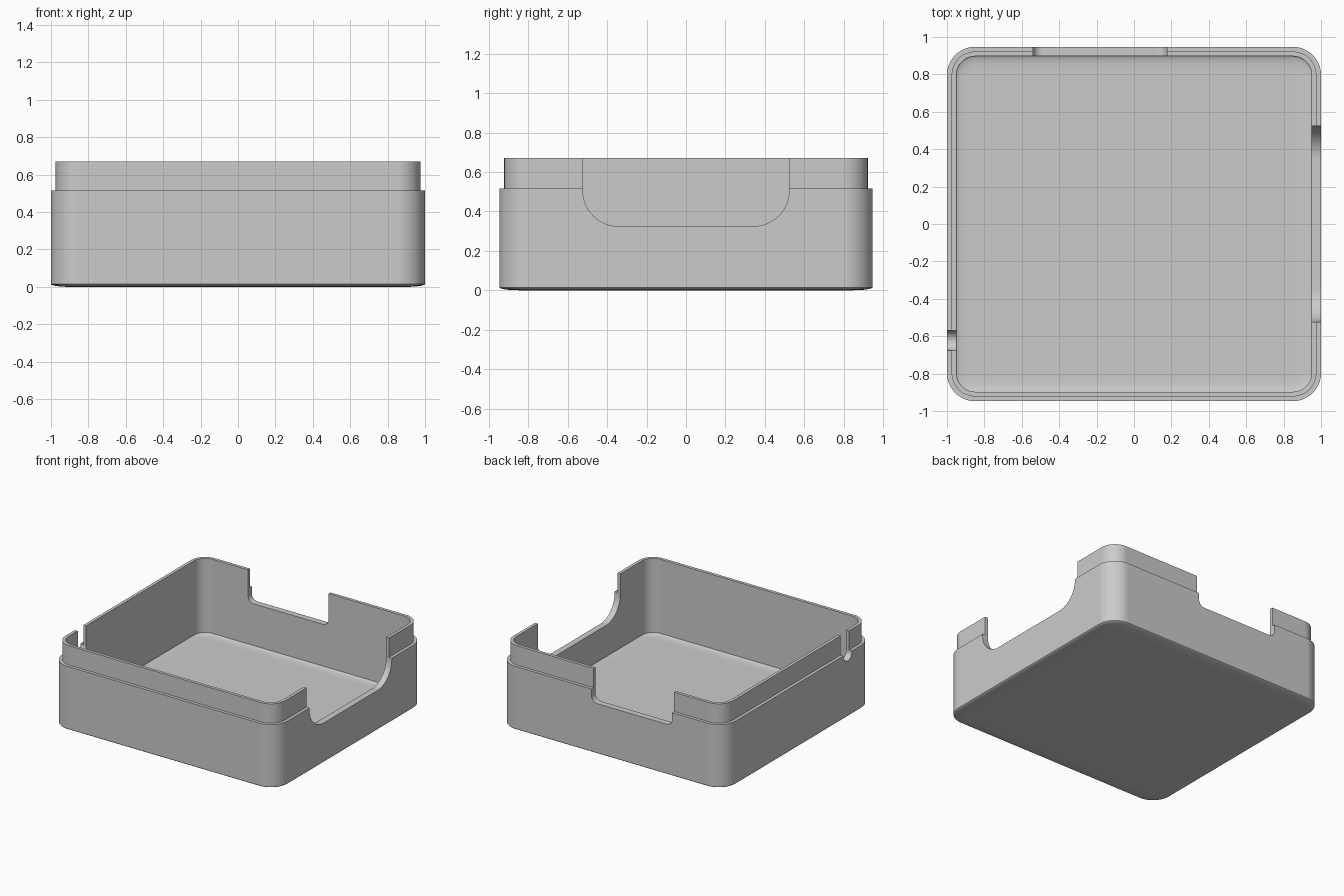
import bpy
import bmesh
from math import cos, sin, pi, radians

if "Cube" in bpy.data.objects:
    bpy.data.objects.remove(bpy.data.objects["Cube"])

HALF_X, HALF_Y, RADIUS = 1.0, 0.947, 0.15
LEDGE, TOP, FLOOR = 0.515, 0.67, 0.06
LIP, WALL = 0.025, 0.05
CORNER_STEPS = 12

grey = bpy.data.materials.new("grey_plastic")
grey.use_nodes = True
grey.diffuse_color = (0.6, 0.6, 0.6, 1)
grey.node_tree.nodes["Principled BSDF"].inputs["Base Color"].default_value = (0.6, 0.6, 0.6, 1)


def make_object(name, bm):
    bmesh.ops.recalc_face_normals(bm, faces=bm.faces)
    mesh = bpy.data.meshes.new(name)
    bm.to_mesh(mesh)
    bm.free()
    obj = bpy.data.objects.new(name, mesh)
    bpy.context.collection.objects.link(obj)
    return obj


def rounded_ring(bm, inset, z):
    """Rounded rectangle of vertices, inset evenly from the outer wall."""
    r = RADIUS - inset if inset < 0.1 else max(RADIUS - inset, 0.03)
    ring = []
    for quarter, (sx, sy) in enumerate([(1, 1), (-1, 1), (-1, -1), (1, -1)]):
        cx, cy = sx * (HALF_X - inset - r), sy * (HALF_Y - inset - r)
        for i in range(CORNER_STEPS + 1):
            a = (quarter + i / CORNER_STEPS) * pi / 2
            ring.append(bm.verts.new((cx + r * cos(a), cy + r * sin(a), z)))
    return ring


def edge_curve(start_inset, base, width, height, steps=6):
    """Shallow elliptical rounding, from the flat middle out to the wall."""
    return [(start_inset + width * (1 - sin(t)), base + height * (1 - cos(t)))
            for t in (i * pi / 2 / steps for i in range(steps + 1))]


def u_cutter(name, axis, centre, half_width, bottom, radius, depth):
    """Upright U-shaped prism that passes through one wall."""
    outline = [(centre - half_width, TOP + 0.1)]
    for side, first in ((-1, pi), (1, 1.5 * pi)):
        for i in range(13):
            a = first + i / 12 * pi / 2
            outline.append((centre + side * (half_width - radius) + radius * cos(a),
                            bottom + radius + radius * sin(a)))
    outline.append((centre + half_width, TOP + 0.1))
    bm = bmesh.new()
    loops = []
    for d in depth:
        loops.append([bm.verts.new((d, u, z) if axis == "x" else (u, d, z))
                      for u, z in outline])
    bm.faces.new(loops[0])
    bm.faces.new(loops[1])
    n = len(outline)
    for i in range(n):
        j = (i + 1) % n
        bm.faces.new((loops[0][i], loops[0][j], loops[1][j], loops[1][i]))
    cutter = make_object(name, bm)
    cutter.hide_render = True
    return cutter


# Tray: outer wall, stepped lip, inner wall and floor in one loft
profile = edge_curve(0, 0, 0.1, 0.015)
profile += [(0, LEDGE), (LIP, LEDGE), (LIP, TOP), (WALL, TOP)]
profile += reversed(edge_curve(WALL, FLOOR, 0.08, 0.015))
bm = bmesh.new()
rings = [rounded_ring(bm, inset, z) for inset, z in profile]
for low, high in zip(rings, rings[1:]):
    for i in range(len(low)):
        j = (i + 1) % len(low)
        bm.faces.new((low[i], low[j], high[j], high[i]))
bm.faces.new(rings[0])
bm.faces.new(rings[-1])
tray = make_object("box_tray", bm)
tray.data.materials.append(grey)

# Wall openings: wide one at left, medium one at back, thin slot at right
cutters = [
    u_cutter("left_opening", "x", 0, 0.523, 0.325, 0.18, (0.9, 1.1)),
    u_cutter("back_opening", "y", -0.182, 0.358, 0.41, 0.05, (0.85, 1.05)),
    u_cutter("right_slot", "x", -0.623, 0.053, 0.455, 0.0525, (-1.1, -0.9)),
]
bpy.ops.object.select_all(action="DESELECT")
bpy.context.view_layer.objects.active = tray
tray.select_set(True)
for cutter in cutters:
    cut = tray.modifiers.new(cutter.name, "BOOLEAN")
    cut.operation = "DIFFERENCE"
    cut.solver = "EXACT"
    cut.object = cutter
    bpy.ops.object.modifier_apply(modifier=cut.name)
    bpy.data.objects.remove(cutter)

# Smooth corners with crisp edges
bpy.ops.object.shade_smooth_by_angle(angle=radians(30))
weighted = tray.modifiers.new("flat_walls", "WEIGHTED_NORMAL")
weighted.keep_sharp = True
